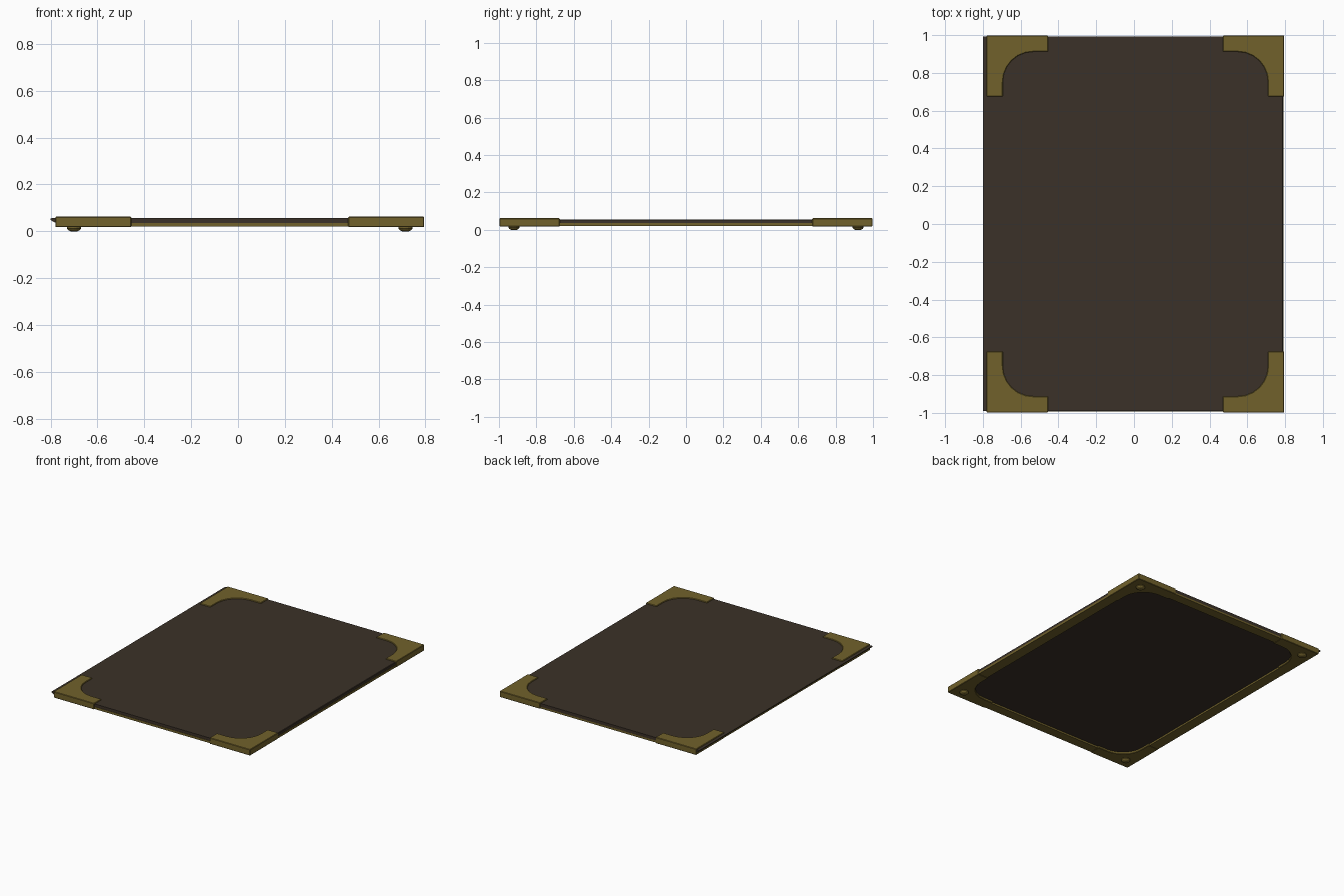
import bpy, bmesh
from math import sin, cos, pi

if "Cube" in bpy.data.objects:
    bpy.data.objects.remove(bpy.data.objects["Cube"])

CX = 0.0075  # mirror centre of the metal parts


def material(name, colour):
    m = bpy.data.materials.new(name)
    m.diffuse_color = (*colour, 1)
    m.use_nodes = True
    m.node_tree.nodes["Principled BSDF"].inputs["Base Color"].default_value = m.diffuse_color
    return m


BRASS = material("brass", (0.165, 0.12, 0.024))
LEATHER = material("dark_leather", (0.044, 0.031, 0.021))


def make_object(name, bm, mat, mirror=False, bevel=0):
    bmesh.ops.recalc_face_normals(bm, faces=bm.faces)
    me = bpy.data.meshes.new(name)
    bm.to_mesh(me)
    bm.free()
    me.materials.append(mat)
    ob = bpy.data.objects.new(name, me)
    bpy.context.collection.objects.link(ob)
    if bevel:
        b = ob.modifiers.new("bevel", 'BEVEL')
        b.width, b.segments, b.limit_method = bevel, 1, 'ANGLE'
    if mirror:
        ob.location.x = CX
        m = ob.modifiers.new("mirror", 'MIRROR')
        m.use_axis = (True, True, False)
        m.use_mirror_merge = False
    return ob


def extrude(points, offset):
    bm = bmesh.new()
    f = bm.faces.new([bm.verts.new(p) for p in points])
    r = bmesh.ops.extrude_face_region(bm, geom=[f])
    vs = [v for v in r["geom"] if isinstance(v, bmesh.types.BMVert)]
    bmesh.ops.translate(bm, verts=vs, vec=offset)
    return bm


# Cover board: cross-section with an overhanging spine edge on the left
section = [(-0.772, 0.033), (-0.787, 0.04), (-0.8, 0.048), (-0.8, 0.054), (-0.796, 0.056),
           (0.787, 0.056), (0.79, 0.053), (0.79, 0.033)]
make_object("cover_board", extrude([(x, -0.99, z) for x, z in section], (0, 1.982, 0)), LEATHER)

# Underside frame around a recessed panel
bm = bmesh.new()
rings = []
for hx, hy, z in [(0.785, 0.992, 0.02), (0.785, 0.992, 0.036),
                  (0.709, 0.922, 0.036), (0.709, 0.922, 0.02)]:
    rings.append([bm.verts.new((CX + sx * hx, sy * hy, z))
                  for sx, sy in [(1, 1), (-1, 1), (-1, -1), (1, -1)]])
for k in range(4):
    a, b = rings[k], rings[(k + 1) % 4]
    for i in range(4):
        j = (i + 1) % 4
        bm.faces.new((a[i], a[j], b[j], b[i]))
make_object("underside_frame", bm, BRASS)

# Corner guards: L shape with a rounded inner corner
ax, ay, r = 0.702, 0.912, 0.16
arc = [(ax - r + r * cos(t * pi / 12), ay - r + r * sin(t * pi / 12)) for t in range(7)]
outline = [(0.463, 0.9975), (0.463, ay)] + arc[::-1] + [(ax, 0.675), (0.7875, 0.675), (0.7875, 0.9975)]
make_object("corner_guards", extrude([(x, y, 0.018) for x, y in outline], (0, 0, 0.044)),
            BRASS, mirror=True, bevel=0.003)

# Underside studs: shallow domes
bm = bmesh.new()
N = 16
profile = [(0.03, 0.02), (0.03, 0.012), (0.025, 0.005), (0.015, 0.0)]
loops = [[bm.verts.new((0.7075 + q * cos(2 * pi * i / N), 0.92 + q * sin(2 * pi * i / N), z))
          for i in range(N)] for q, z in profile]
for a, b in zip(loops, loops[1:]):
    for i in range(N):
        j = (i + 1) % N
        bm.faces.new((a[i], a[j], b[j], b[i]))
bm.faces.new(loops[0])
bm.faces.new(loops[-1])
make_object("underside_studs", bm, BRASS, mirror=True)
